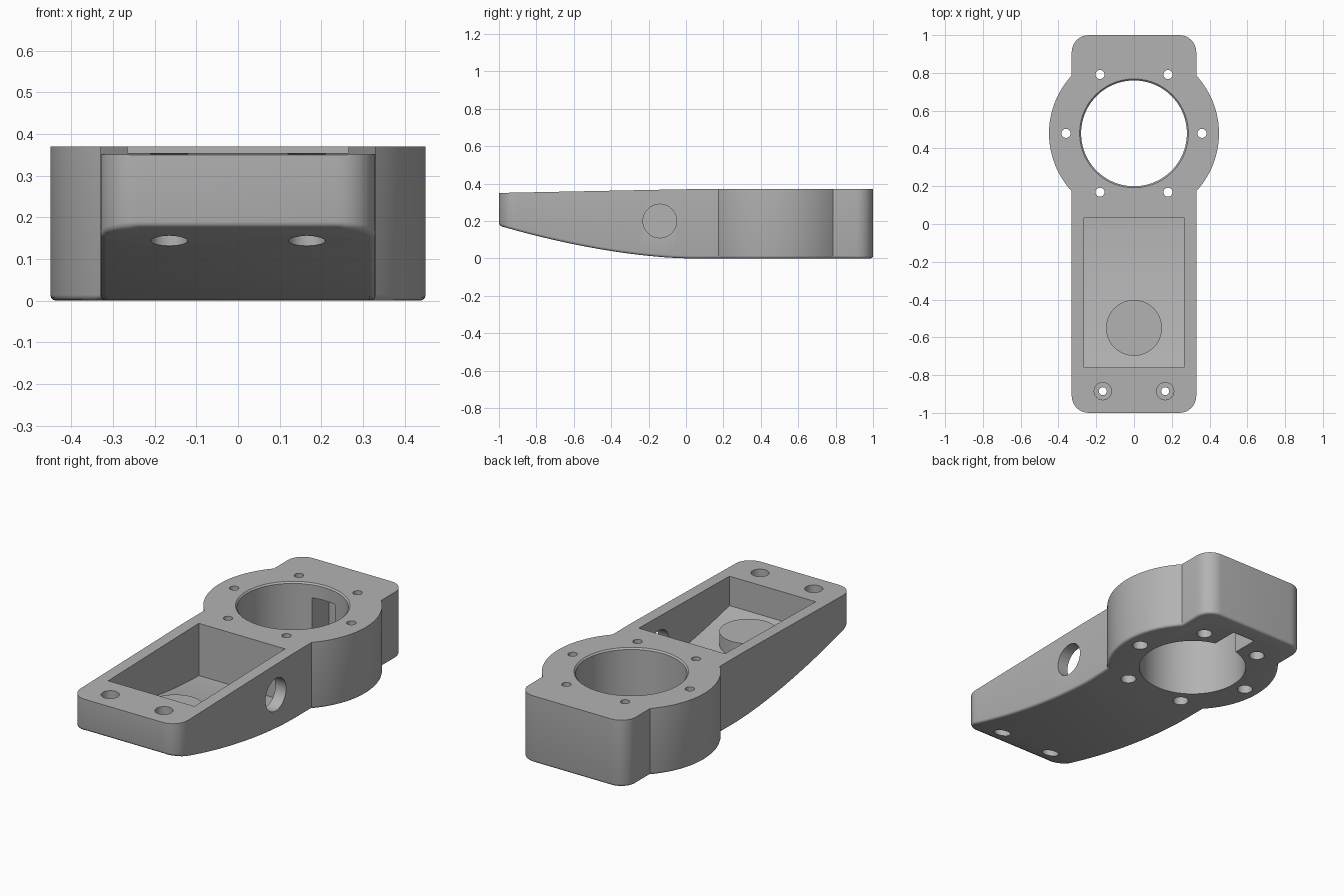
import bpy, bmesh, math
from mathutils import Vector

if "Cube" in bpy.data.objects:
    bpy.data.objects.remove(bpy.data.objects["Cube"])

grey = bpy.data.materials.new("plain grey")
grey.diffuse_color = (0.45, 0.45, 0.45, 1)
grey.use_nodes = True
grey.node_tree.nodes["Principled BSDF"].inputs["Base Color"].default_value = grey.diffuse_color


def top_z(y):
    return 0.37 + 0.02 * min(y, 0)


def under_z(y):
    return 0.175 * (max(0.03 - y, 0) / 1.03) ** 1.7


def arc(cx, cy, r, a0, a1, n):
    return [(cx + r * math.cos(math.radians(a0 + (a1 - a0) * i / n)),
             cy + r * math.sin(math.radians(a0 + (a1 - a0) * i / n))) for i in range(n + 1)]


def make_object(name, bm):
    bmesh.ops.recalc_face_normals(bm, faces=bm.faces)
    mesh = bpy.data.meshes.new(name)
    bm.to_mesh(mesh)
    bm.free()
    obj = bpy.data.objects.new(name, mesh)
    bpy.context.collection.objects.link(obj)
    mesh.materials.append(grey)
    return obj


def shaped_prism(name, outline, low, high, fillet=0):
    """Extrude an outline, slice it along y and bend its lower and upper faces."""
    bm = bmesh.new()
    face = bm.faces.new([bm.verts.new((x, y, 0)) for x, y in outline])
    ext = bmesh.ops.extrude_face_region(bm, geom=[face])
    for v in ext["geom"]:
        if isinstance(v, bmesh.types.BMVert):
            v.co.z = 1
    for i in range(21):
        bmesh.ops.bisect_plane(bm, geom=bm.verts[:] + bm.edges[:] + bm.faces[:],
                               plane_co=(0, 0.03 - i * 0.048, 0), plane_no=(0, 1, 0))
    bmesh.ops.recalc_face_normals(bm, faces=bm.faces)
    rim = [e for e in bm.edges if all(v.co.z < 0.5 for v in e.verts)
           and any(abs(f.normal.z) < 0.5 for f in e.link_faces)]
    for v in bm.verts:
        v.co.z = low(v.co.y) if v.co.z < 0.5 else high(v.co.y)
    if fillet:
        bmesh.ops.bevel(bm, geom=rim, offset=fillet, segments=3, profile=0.5, affect='EDGES')
    return make_object(name, bm)


def cylinder(name, x, y, z0, z1, r, n=48, r2=None):
    bm = bmesh.new()
    bmesh.ops.create_cone(bm, cap_ends=True, segments=n, radius1=r,
                          radius2=r if r2 is None else r2, depth=z1 - z0)
    bmesh.ops.translate(bm, verts=bm.verts, vec=(x, y, (z0 + z1) / 2))
    return make_object(name, bm)


def box(name, x0, x1, y0, y1, z0, z1):
    bm = bmesh.new()
    bmesh.ops.create_cube(bm, size=1)
    for v in bm.verts:
        v.co = Vector(((x0 + x1) / 2 + v.co.x * (x1 - x0),
                       (y0 + y1) / 2 + v.co.y * (y1 - y0),
                       (z0 + z1) / 2 + v.co.z * (z1 - z0)))
    return make_object(name, bm)


def combine(body, other, op='DIFFERENCE'):
    mod = body.modifiers.new("cut", 'BOOLEAN')
    mod.operation, mod.object, mod.solver = op, other, 'EXACT'
    bpy.context.view_layer.objects.active = body
    bpy.ops.object.modifier_apply(modifier=mod.name)
    bpy.data.objects.remove(other, do_unlink=True)


# Arm body: rounded bar with a round ring housing
RING_Y, RING_R, HALF, CORNER = 0.48, 0.45, 0.33, 0.09
a = math.degrees(math.acos(HALF / RING_R))
right = (arc(HALF - CORNER, -1 + CORNER, CORNER, -90, 0, 8)
         + arc(0, RING_Y, RING_R, -a, a, 24)
         + arc(HALF - CORNER, 1 - CORNER, CORNER, 0, 90, 8))
outline = right + [(-x, y) for x, y in reversed(right)]
body = shaped_prism("bracket_body", outline, under_z, top_z, 0.014)

# Open pocket with a curved floor, and the round boss in it
pocket = [(-0.265, -0.76), (0.265, -0.76), (0.265, 0.035), (-0.265, 0.035)]
combine(body, shaped_prism("pocket", pocket, lambda y: under_z(y) + 0.08, lambda y: 0.6))
combine(body, cylinder("boss", 0, -0.55, 0.112, 0.20, 0.148), 'UNION')

# Main bore with a softened upper edge, and the notch in its back wall
combine(body, cylinder("bore", 0, RING_Y, -0.1, 0.5, 0.28, 96))
combine(body, cylinder("bore_chamfer", 0, RING_Y, 0.36, 0.38, 0.278, 96, 0.298))
combine(body, box("notch", -0.07, 0.07, 0.65, 0.90, -0.1, 0.29))

# Six ring screw holes, wider from below
for i in range(6):
    t = math.radians(60 * i)
    x, y = 0.36 * math.cos(t), RING_Y + 0.36 * math.sin(t)
    combine(body, cylinder("ring_hole", x, y, -0.1, 0.5, 0.024, 24))
    combine(body, cylinder("ring_counterbore", x, y, -0.1, 0.25, 0.04, 24))

# Two end screw holes, widened from both sides
for x in (-0.165, 0.165):
    combine(body, cylinder("end_hole", x, -0.885, -0.1, 0.5, 0.021, 24))
    combine(body, cylinder("end_top_recess", x, -0.885, 0.28, 0.5, 0.046, 24))
    combine(body, cylinder("end_low_recess", x, -0.885, -0.1, 0.22, 0.044, 24))

# Cable hole through the right wall only
hole = cylinder("cable_hole", 0, 0, -0.12, 0.12, 0.09)
hole.rotation_euler = (0, math.pi / 2, 0)
hole.location = (0.32, -0.14, 0.20)
bpy.context.view_layer.update()
combine(body, hole)

# Smooth the round walls, keep machined edges sharp
bpy.ops.object.select_all(action='DESELECT')
body.select_set(True)
bpy.context.view_layer.objects.active = body
bpy.ops.object.shade_smooth_by_angle(angle=math.radians(32))
